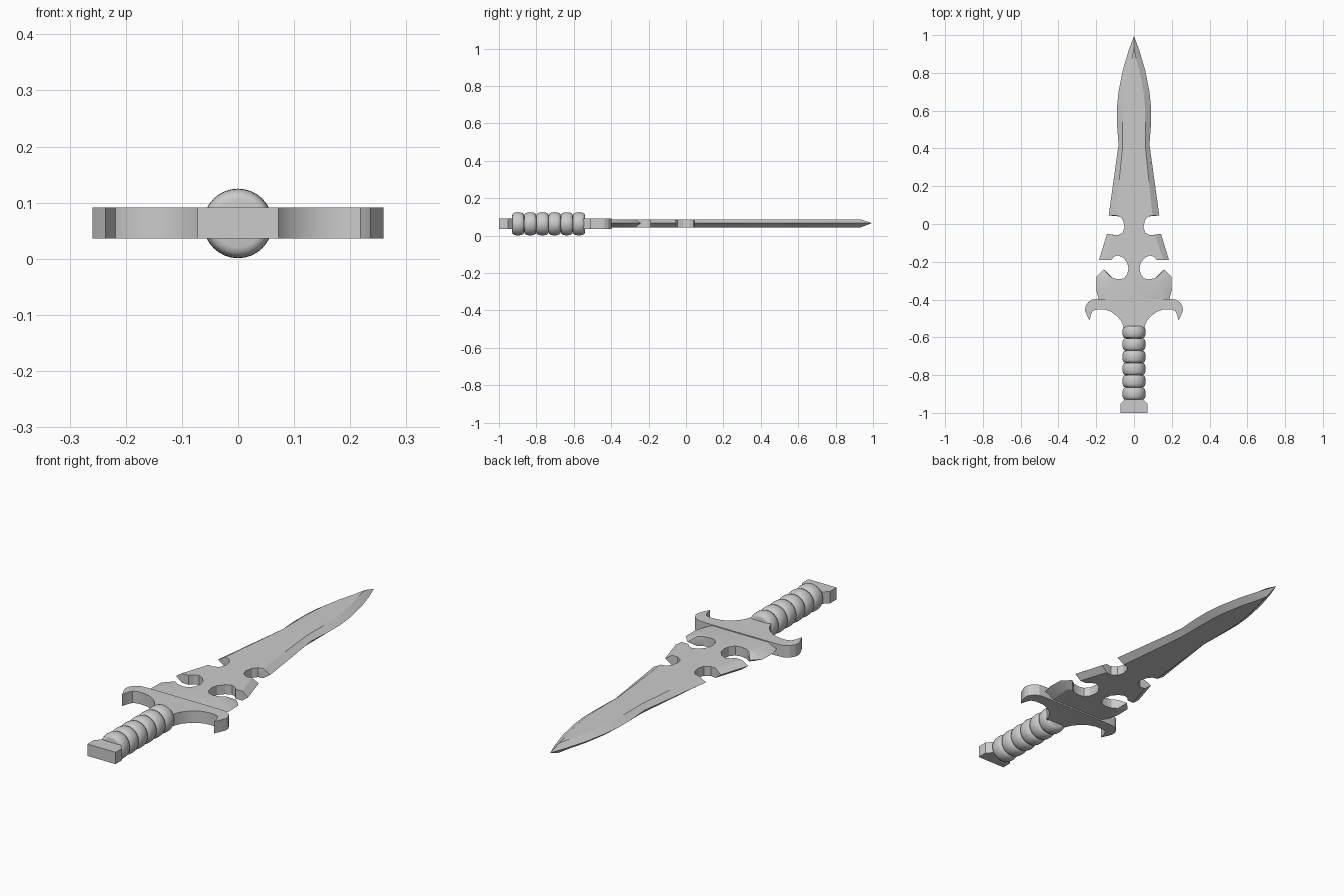
import bpy, bmesh, math

if "Cube" in bpy.data.objects:
    bpy.data.objects.remove(bpy.data.objects["Cube"])

MID = 0.064


def finish(name, bm, smooth=25):
    bmesh.ops.recalc_face_normals(bm, faces=bm.faces)
    me = bpy.data.meshes.new(name)
    bm.to_mesh(me)
    bm.free()
    ob = bpy.data.objects.new(name, me)
    bpy.context.collection.objects.link(ob)
    bpy.ops.object.select_all(action='DESELECT')
    ob.select_set(True)
    bpy.context.view_layer.objects.active = ob
    bpy.ops.object.shade_smooth_by_angle(angle=math.radians(smooth))
    return ob


def mirrored(half):
    """Right-hand half outline, top to bottom -> closed loop."""
    return half + [(-x, y) for x, y in reversed(half) if x > 0]


def plate(name, levels):
    """Stack of matching half outlines, each with its height."""
    bm = bmesh.new()
    loops = [[bm.verts.new((x, y, z)) for x, y in mirrored(half)] for half, z in levels]
    n = len(loops[0])
    for a, b in zip(loops, loops[1:]):
        for i in range(n):
            j = (i + 1) % n
            bm.faces.new((a[i], a[j], b[j], b[i]))
    bm.faces.new(loops[0])
    bm.faces.new(loops[-1])
    bmesh.ops.triangulate(bm, faces=[f for f in bm.faces if len(f.verts) > 4])
    return finish(name, bm)


# Blade: cutting edge point, then the matching point on the flat (omitted = square wall)
blade = [
    ((0, 0.995), (0, 0.93)), ((0.028, 0.92), (0.012, 0.87)),
    ((0.058, 0.82), (0.034, 0.79)), ((0.082, 0.70), (0.052, 0.69)),
    ((0.090, 0.62), (0.058, 0.62)), ((0.090, 0.53), (0.060, 0.53)),
    ((0.082, 0.42), (0.060, 0.41)), ((0.134, 0.045), (0.098, 0.045)),
    # upper notch
    ((0.075, 0.040),), ((0.058, 0.020),), ((0.050, -0.015),), ((0.060, -0.045),), ((0.085, -0.060),),
    # side fin
    ((0.143, -0.052), (0.112, -0.057)), ((0.185, -0.190), (0.155, -0.190)),
    # round lower notch
    ((0.120, -0.190),), ((0.107, -0.174),), ((0.085, -0.166),), ((0.058, -0.178),),
    ((0.036, -0.205),), ((0.029, -0.235),), ((0.035, -0.265),), ((0.052, -0.287),),
    ((0.078, -0.293),), ((0.110, -0.287),),
    # hooked shoulder
    ((0.160, -0.240), (0.133, -0.272)), ((0.198, -0.280), (0.150, -0.290)),
    ((0.200, -0.350), (0.146, -0.350)), ((0.182, -0.415), (0.140, -0.415)),
]
edge = [p[0] for p in blade]
flat = [p[-1] for p in blade]
plate("blade", [(flat, 0.043), (edge, 0.067), (flat, 0.087)])

# Guard with down-turned horns
guard = [(0.190, -0.397), (0.220, -0.400), (0.243, -0.414), (0.257, -0.436), (0.259, -0.458),
         (0.250, -0.482), (0.236, -0.511), (0.228, -0.480), (0.218, -0.460), (0.195, -0.452),
         (0.155, -0.453), (0.122, -0.464), (0.092, -0.485), (0.068, -0.513), (0.052, -0.550)]
plate("guard", [(guard, 0.036), (guard, 0.091)])

# Pommel
pommel = [(0.045, -0.925), (0.072, -0.953), (0.072, -1.0)]
plate("pommel", [(pommel, 0.036), (pommel, 0.091)])

# Ribbed grip: six rounded rings turned around the long axis
RINGS, STEPS, SIDES, Y0, PITCH = 6, 8, 32, -0.93, 0.065
bm = bmesh.new()
rows = []
for k in range(RINGS * STEPS + 1):
    t = (k % STEPS) / STEPS
    r = 0.043 + 0.019 * math.sin(math.pi * t) ** 0.7
    y = Y0 + PITCH * (k // STEPS + 0.5 - 0.5 * math.cos(math.pi * t))
    rows.append([bm.verts.new((r * math.cos(a), y, MID - 0.001 + r * math.sin(a)))
                 for a in (2 * math.pi * i / SIDES for i in range(SIDES))])
for a, b in zip(rows, rows[1:]):
    for i in range(SIDES):
        j = (i + 1) % SIDES
        bm.faces.new((a[i], a[j], b[j], b[i]))
bm.faces.new(rows[0])
bm.faces.new(rows[-1])
finish("grip", bm, 50)
